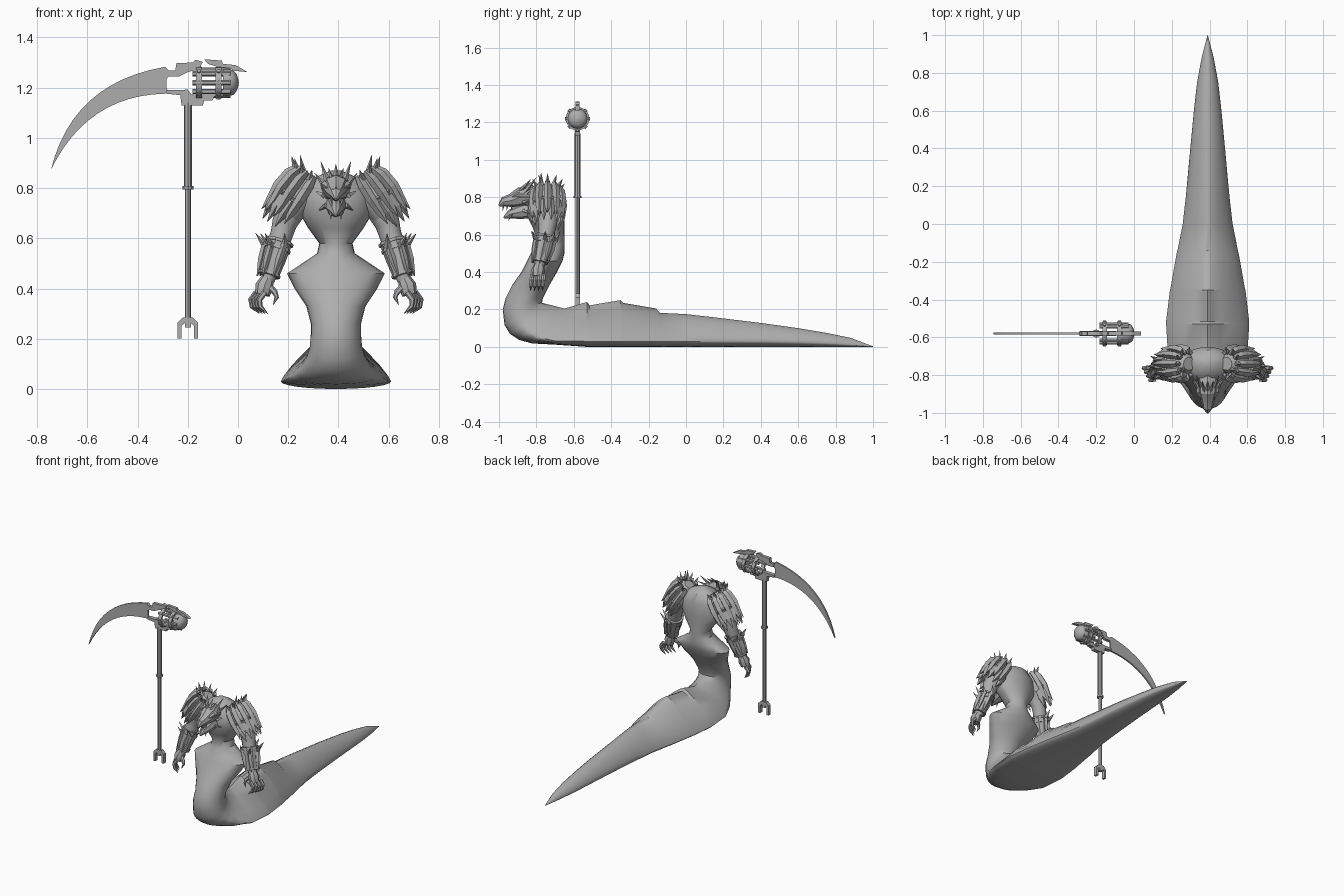
import bpy, math
from mathutils import Vector

if "Cube" in bpy.data.objects:
    bpy.data.objects.remove(bpy.data.objects["Cube"])

CX = 0.39          # centre line of the creature
PY = -0.58         # plane of the weapon
grey = bpy.data.materials.new("stone grey")
grey.diffuse_color = (0.42, 0.42, 0.42, 1)
grey.use_nodes = True
grey.node_tree.nodes["Principled BSDF"].inputs["Base Color"].default_value = grey.diffuse_color


class Part:
    """Collects tubes, lofts and plates into one named object."""
    def __init__(self):
        self.v, self.f = [], []

    def loft(self, rings, caps=True):
        n, b = len(rings[0]), len(self.v)
        for r in rings:
            self.v += [tuple(p) for p in r]
        for i in range(len(rings) - 1):
            for j in range(n):
                a, c = b + i * n + j, b + i * n + (j + 1) % n
                self.f.append((a, c, c + n, a + n))
        if caps:
            self.f.append(tuple(b + j for j in reversed(range(n))))
            self.f.append(tuple(b + (len(rings) - 1) * n + j for j in range(n)))
        return self

    def tube(self, pts, radii, sides=8, ref=None):
        pts = [Vector(p) for p in pts]
        d = (pts[-1] - pts[0]).normalized()
        if ref is None:
            ref = Vector((1, 0, 0)) if abs(d.y) > 0.75 else Vector((0, 1, 0))
        rings = []
        for i, (p, r) in enumerate(zip(pts, radii)):
            t = (pts[min(i + 1, len(pts) - 1)] - pts[max(i - 1, 0)]).normalized()
            u = t.cross(ref).normalized()
            w = t.cross(u)
            rings.append([p + u * r * math.cos(a) + w * r * math.sin(a)
                          for a in (math.tau * k / sides for k in range(sides))])
        return self.loft(rings)

    def spike(self, base, tip, r):
        return self.tube([base, tip], [r, 0.0008], 4)

    def plate(self, outline, thick):
        return self.loft([[(x, PY + s * thick / 2, z) for x, z in outline] for s in (-1, 1)])

    def make(self, name, x=CX, mirror=False, smooth=None):
        me = bpy.data.meshes.new(name)
        me.from_pydata(self.v, [], self.f)
        me.materials.append(grey)
        ob = bpy.data.objects.new(name, me)
        bpy.context.collection.objects.link(ob)
        ob.location.x = x
        bpy.ops.object.select_all(action='DESELECT')
        ob.select_set(True)
        bpy.context.view_layer.objects.active = ob
        bpy.ops.object.mode_set(mode='EDIT')
        bpy.ops.mesh.select_all(action='SELECT')
        bpy.ops.mesh.normals_make_consistent(inside=False)
        bpy.ops.object.mode_set(mode='OBJECT')
        if mirror:
            ob.modifiers.new("mirror", 'MIRROR').use_mirror_merge = False
        if smooth:
            bpy.ops.object.shade_smooth_by_angle(angle=math.radians(smooth))
        return ob


def section(out, side, back, hw, pinch, n=24):
    """Cross-section through belly, side edge and back points, given as (y, z)."""
    ring = []
    for k in range(n):
        c, s = math.cos(math.tau * k / n), math.sin(math.tau * k / n)
        p, end = (1, out) if s > 0 else (pinch, back)
        q = side.lerp(end, abs(s) ** p)
        ring.append((math.copysign(abs(c) ** p, c) * hw, q.x, q.y))
    return ring


# Serpent body, upright part: height, belly y, back y, half width
V = Vector
rings = []
for z, belly, back, hw in [(.87, -.76, -.72, .02), (.84, -.82, -.67, .09), (.78, -.85, -.65, .145),
                           (.7, -.85, -.65, .145), (.64, -.82, -.65, .11), (.58, -.8, -.65, .066),
                           (.54, -.81, -.65, .075), (.5, -.83, -.65, .135), (.46, -.85, -.66, .195),
                           (.4, -.88, -.69, .165), (.33, -.93, -.73, .118), (.26, -.965, -.765, .1)]:
    rings.append(section(V((belly, z)), V((belly * .4 + back * .6, z)), V((back, z)), hw, 1.1))
# Bend from upright to lying
for i in range(6):
    t = i / 5
    a = t * math.pi / 2
    out = V((-.70 - .28 * max(math.cos(a), 0) ** .7, .2 - .188 * math.sin(a) ** .7))
    back = V((-.77 + .12 * t, .235 - .03 * t))
    rings.append(section(out, out.lerp(back, .5 - .4 * t), back, .1 + .11 * t * t, 1 + .7 * t))
# Tail: y, top height, half width
for y, top, hw in [(-.53, .24, .22), (-.515, .222, .22), (-.35, .25, .2), (-.335, .235, .196),
                   (-.16, .205, .165), (-.14, .182, .16), (0, .175, .132), (.15, .158, .115), (.4, .128, .092),
                   (.6, .1, .073), (.75, .075, .056), (.88, .048, .032), (1, .003, .001)]:
    rings.append(section(V((y, 0)), V((y, min(.03, hw * .35))), V((y, top)), hw, 1 + 3 * hw))
Part().loft(rings).make("serpent_body", smooth=40)

# Head: skull, open jaw, crown and teeth
Part().tube([(0, -.77, .78), (0, -.84, .8), (0, -.89, .8), (0, -.935, .782), (0, -.975, .775), (0, -1, .755)],
            [.055, .058, .052, .036, .026, .006]).make("skull", smooth=30)
Part().tube([(0, -.83, .735), (0, -.89, .72), (0, -.94, .71), (0, -.975, .69)],
            [.045, .038, .024, .005]).make("lower_jaw", smooth=30)
head = Part()
for b, t, r in [((.035, -.86, .83), (.06, -.8, .905), .013), ((.045, -.87, .81), (.085, -.8, .86), .012),
                ((.015, -.89, .835), (.03, -.83, .88), .01), ((.05, -.87, .77), (.085, -.82, .79), .012),
                ((.04, -.87, .73), (.07, -.83, .71), .011), ((.02, -.93, .71), (.02, -.95, .675), .008)]:
    head.spike(b, t, r)
for y in (-.93, -.955, -.975):
    head.spike((.018, y, .76), (.015, y - .005, .727), .006)
head.tube([(.05, -.83, .81), (.045, -.89, .815), (.018, -.945, .795)], [.012, .014, .004], 5)
head.make("horns_and_teeth", mirror=True)
Part().spike((0, -.88, .84), (0, -.83, .895), .014).spike((0, -.97, .785), (0, -.985, .805), .008).make("crest")

# Arms, elbows and forearms
Part().tube([(.11, -.74, .8), (.165, -.74, .74), (.205, -.74, .66), (.215, -.745, .62), (.235, -.76, .56),
             (.262, -.78, .47), (.272, -.785, .43)], [.06, .062, .05, .045, .043, .033, .027], 12
            ).make("arms", mirror=True, smooth=50)

# Shoulder armour: bulging shell with raised ribs that end in points
A, B = Vector((.105, -.74, .845)), Vector((.225, -.74, .665))
axis = (B - A).normalized()
outw, side = Vector((-axis.z, 0, axis.x)), Vector((0, 1, 0))


def radial(a):
    return outw * math.cos(a) + side * math.sin(a)


def shell(t, a, r):
    return A.lerp(B, t) + radial(a) * r


Part().tube([A.lerp(B, t) for t in (-.05, .1, .3, .55, .8)],
            [.035, .062, .074, .074, .066], 14).make("shoulder_shell", mirror=True, smooth=40)
ribs = Part()
for k in range(-3, 4):
    a = k * .6
    ribs.tube([shell(t, a, r) for t, r in ((-.05, .06), (.15, .078), (.45, .086), (.72, .08), (.98, .088))],
              [.012, .02, .02, .018, .001], 4)
    ribs.tube([shell(t, a + .3, r) for t, r in ((.55, .074), (.8, .072), (1.12, .066))], [.018, .02, .001], 4)
ribs.make("shoulder_ribs", mirror=True)
Part().tube([shell(.48, -1.9 + .38 * i, .078) for i in range(11)],
            [.008] * 11, 4, ref=axis).make("shoulder_band", mirror=True)
spikes = Part().spike((.125, -.77, .84), (.143, -.775, .932), .017)
for k in range(-3, 4):
    base = shell(.05, k * .55, .06)
    spikes.spike(base, base + radial(k * .55) * .03 + Vector((-.01, 0, .04)), .014)
spikes.make("shoulder_spikes", mirror=True)

# Bracers with rims and fins
W0, W1 = Vector((.226, -.753, .585)), Vector((.267, -.782, .45))
brace = Part().tube([W0, W0.lerp(W1, .5), W1], [.052, .047, .039], 10)
for t, r in ((0, .058), (.2, .055), (.95, .045)):
    brace.tube([W0.lerp(W1, t - .04), W0.lerp(W1, t + .04)], [r, r], 10)
brace.make("bracers", mirror=True, smooth=30)
fins = Part()
for a in (-2, -1, 0, .7, 1.5):
    d = Vector((math.cos(a), math.sin(a), 0))
    base = W0 + d * .052
    fins.spike(base - Vector((0, 0, .02)), base + d * .03 + Vector((.012, 0, .035)), .015)
    fins.tube([W0 + d * .055, W0.lerp(W1, .5) + d * .05, W1 + d * .046], [.012, .014, .003], 4)
fins.make("bracer_fins", mirror=True)

# Clawed hands
hand = Part().tube([(.272, -.785, .44), (.285, -.79, .41), (.293, -.793, .375)], [.026, .036, .03])
for i in range(4):
    root = Vector((.283 + .011 * i, -.823 + .021 * i, .385))
    hand.tube([root + Vector((dx, -dz * .1, -dz)) for dx, dz in ((0, 0), (.022, .03), (.018, .057), (-.012, .085))],
              [.012, .012, .01, .001], 6)
hand.tube([(.268, -.8, .41), (.243, -.815, .385), (.236, -.82, .365), (.25, -.825, .335)], [.014, .012, .009, .001], 6)
hand.make("clawed_hands", mirror=True, smooth=40)

# Weapon pole, grip and forked foot
Part().tube([(-.2, PY, .25), (-.2, PY, .8)], [.012, .012]).make("pole", 0, smooth=30)
Part().tube([(-.2, PY, .8), (-.2, PY, 1.14)], [.016, .016]) \
      .tube([(-.2, PY, .795), (-.2, PY, .808)], [.022, .022]).make("pole_grip", 0, smooth=30)
half = [(.012, .245), (.012, .262), (.025, .252), (.025, .2), (.04, .2), (.04, .265), (.02, .285)]
Part().plate([(-.2 + x, z) for x, z in half] + [(-.2 - x, z) for x, z in reversed(half)],
             .024).make("forked_foot", 0)


# Curved blade between two arcs that meet in a point
def arc(p, c, q, n=12):
    p, c, q = V(p), V(c), V(q)
    return [tuple(p.lerp(c, i / n).lerp(c.lerp(q, i / n), i / n)) for i in range(n + 1)]


tip = (-.745, .873)
Part().plate(arc(tip, (-.66, 1.22), (-.29, 1.283)) + [(-.275, 1.245), (-.285, 1.235), (-.285, 1.2), (-.275, 1.176)]
             + arc(tip, (-.6, 1.17), (-.29, 1.176))[:0:-1], .011).make("blade", 0)

# Frame that holds the barrel
Part().plate([(-.29, 1.283), (-.275, 1.245), (-.235, 1.245), (-.2, 1.262), (-.16, 1.272), (-.14, 1.303),
              (-.17, 1.311), (-.18, 1.3), (-.245, 1.298), (-.25, 1.268), (-.275, 1.268)], .022).make("upper_bracket", 0)
Part().plate([(-.285, 1.176), (-.23, 1.17), (-.225, 1.13), (-.14, 1.13), (-.135, 1.148), (-.1, 1.15), (-.095, 1.165),
              (-.185, 1.172), (-.2, 1.192), (-.285, 1.19)], .028).make("lower_bracket", 0)
Part().plate([(-.135, 1.313), (-.065, 1.308), (-.06, 1.295), (-.01, 1.29), (.038, 1.262), (-.02, 1.268),
              (-.03, 1.278), (-.08, 1.282), (-.12, 1.295)], .02).make("top_fin", 0)


# Barrel: cage bars, two hoops with bolts, domed cap
def around(x, r, a):
    return Vector((x, PY + r * math.cos(a), 1.22 + r * math.sin(a)))


cage, hoops = Part(), Part()
for k in range(8):
    a = math.tau * k / 8
    cage.tube([around(-.182, .05, a), around(-.03, .05, a)], [.0105] * 2, 6)
    for x in (-.155, -.077):
        hoops.tube([around(x, .058, a), around(x, .068, a)], [.009] * 2, 6, ref=Vector((1, 0, 0)))
cage.make("barrel_bars", 0, smooth=30)
for x in (-.155, -.077):
    hoops.loft([[around(x + dx, r, math.tau * k / 20) for k in range(20)] for dx, r in
                ((-.012, .05), (-.012, .063), (.012, .063), (.012, .05), (-.012, .05))], caps=False)
hoops.make("barrel_hoops", 0, smooth=30)
Part().tube([(x, PY, 1.22) for x in (-.06, -.035, -.018, -.006, 0, .003)],
            [.054, .054, .048, .035, .018, .002], 16).make("barrel_cap", 0, smooth=40)
